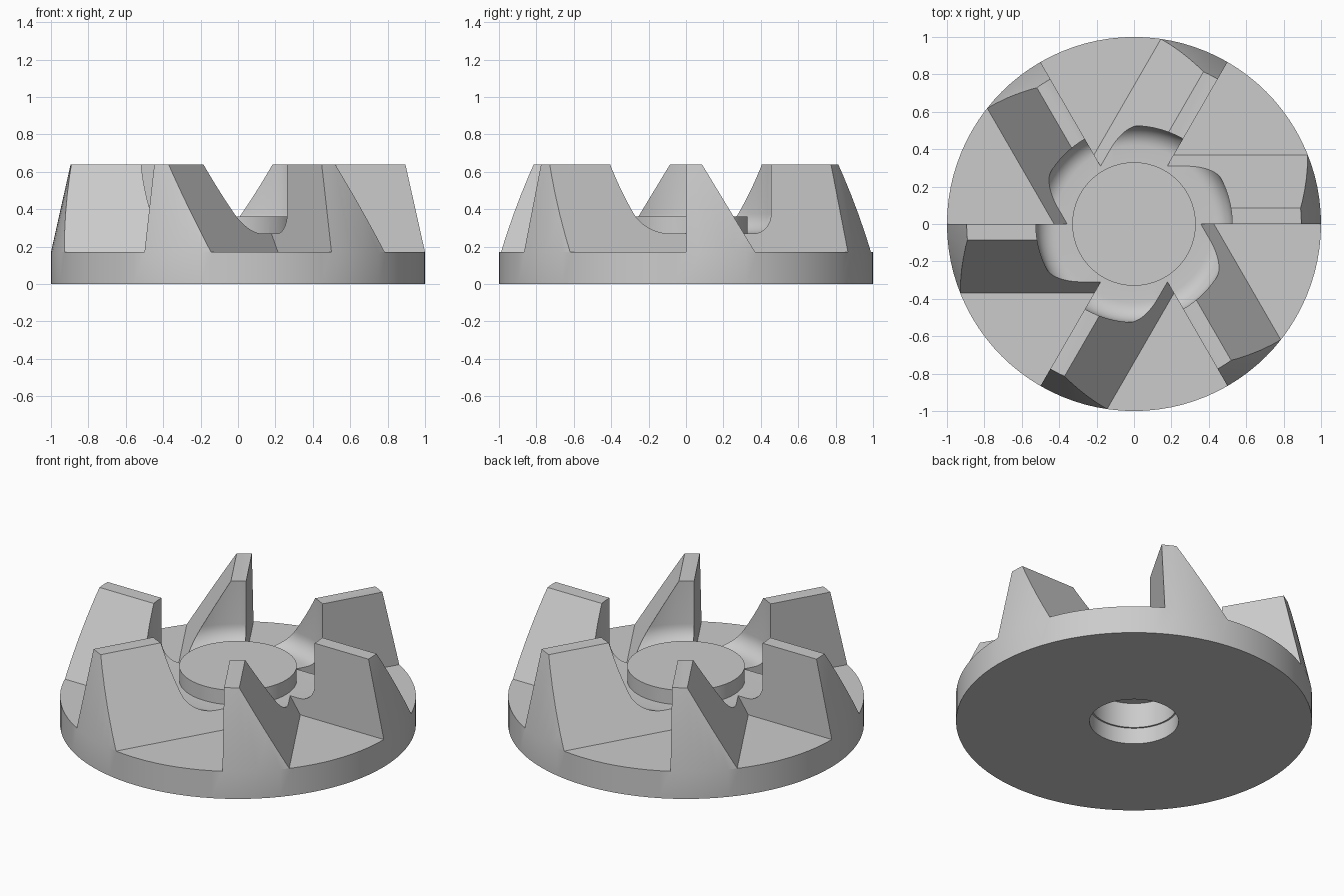
import bpy, bmesh
from math import sin, cos, pi, radians

cube = bpy.data.objects.get("Cube")
if cube:
    bpy.data.objects.remove(cube)

SEGMENTS = 96
FLOOR, TOP = 0.17, 0.64          # disc top and blade top
BLADES = 6

grey = bpy.data.materials.new("plain grey")
grey.use_nodes = True
colour = (0.6, 0.6, 0.6, 1)
grey.diffuse_color = colour
grey.node_tree.nodes["Principled BSDF"].inputs["Base Color"].default_value = colour


def add_object(name, bm):
    bmesh.ops.recalc_face_normals(bm, faces=bm.faces)
    mesh = bpy.data.meshes.new(name)
    bm.to_mesh(mesh)
    bm.free()
    mesh.materials.append(grey)
    obj = bpy.data.objects.new(name, mesh)
    bpy.context.collection.objects.link(obj)
    return obj


def lathe(name, profile):
    """Revolve a profile of (radius, height) points that starts and ends on the axis."""
    bm = bmesh.new()
    verts = [bm.verts.new((r, 0, z)) for r, z in profile]
    edges = [bm.edges.new(pair) for pair in zip(verts, verts[1:])]
    bmesh.ops.spin(bm, geom=verts + edges, cent=(0, 0, 0), axis=(0, 0, 1),
                   angle=2 * pi, steps=SEGMENTS, use_duplicate=False)
    bmesh.ops.remove_doubles(bm, verts=bm.verts, dist=1e-5)
    bmesh.ops.dissolve_degenerate(bm, edges=bm.edges, dist=1e-5)
    return add_object(name, bm)


def prism(name, section, length, angle):
    """Extrude a (side, height) section outward from the axis in the given direction."""
    bm = bmesh.new()
    c, s = cos(angle), sin(angle)
    ends = [[bm.verts.new((x * c - y * s, x * s + y * c, z)) for y, z in section]
            for x in (0, length)]
    for end in ends:
        bm.faces.new(end)
    for i in range(len(section)):
        j = (i + 1) % len(section)
        bm.faces.new((ends[0][i], ends[0][j], ends[1][j], ends[1][i]))
    return add_object(name, bm)


def combine(target, tool, operation):
    """Apply a boolean and discard the tool object."""
    mod = target.modifiers.new(operation, 'BOOLEAN')
    mod.operation = operation
    mod.solver = 'EXACT'
    mod.object = tool
    bpy.context.view_layer.objects.active = target
    bpy.ops.object.modifier_apply(modifier=mod.name)


# Round base disc
body = lathe("impeller_body", [(0, 0), (1, 0), (1, FLOOR), (0, FLOOR)])

# Envelope for the blades: tapered outside, filleted well inside
fillet = [(0.42 + 0.105 * sin(a), 0.375 - 0.105 * cos(a))
          for a in (radians(11.25 * k) for k in range(9))]
envelope = lathe("blade_envelope", [(0, 0.1), (0.98, 0.1), (1, FLOOR), (0.895, TOP),
                                    (0.525, TOP)] + fillet[::-1] + [(0, 0.27)])

# Blades: one upright face, a narrow top and a sloping back
section = [(0, 0.08), (0.37, 0.08), (0.37, FLOOR), (0.085, TOP + 0.0005), (0, TOP + 0.0005)]
for i in range(BLADES):
    blade = prism("blade", section, 1.2, 2 * pi * i / BLADES)
    combine(blade, envelope, 'INTERSECT')
    combine(body, blade, 'UNION')
    bpy.data.objects.remove(blade)
bpy.data.objects.remove(envelope)

# Central hub
hub = lathe("hub", [(0, 0.12), (0.33, 0.12), (0.33, 0.36), (0, 0.36)])
combine(body, hub, 'UNION')
bpy.data.objects.remove(hub)

# Stepped blind bore underneath
bore = lathe("bore", [(0, -0.1), (0.25, -0.1), (0.25, 0.1), (0.24, 0.1), (0.24, 0.255), (0, 0.255)])
combine(body, bore, 'DIFFERENCE')
bpy.data.objects.remove(bore)

bpy.ops.object.select_all(action='DESELECT')
body.select_set(True)
bpy.context.view_layer.objects.active = body
bpy.ops.object.shade_smooth_by_angle(angle=radians(25))
